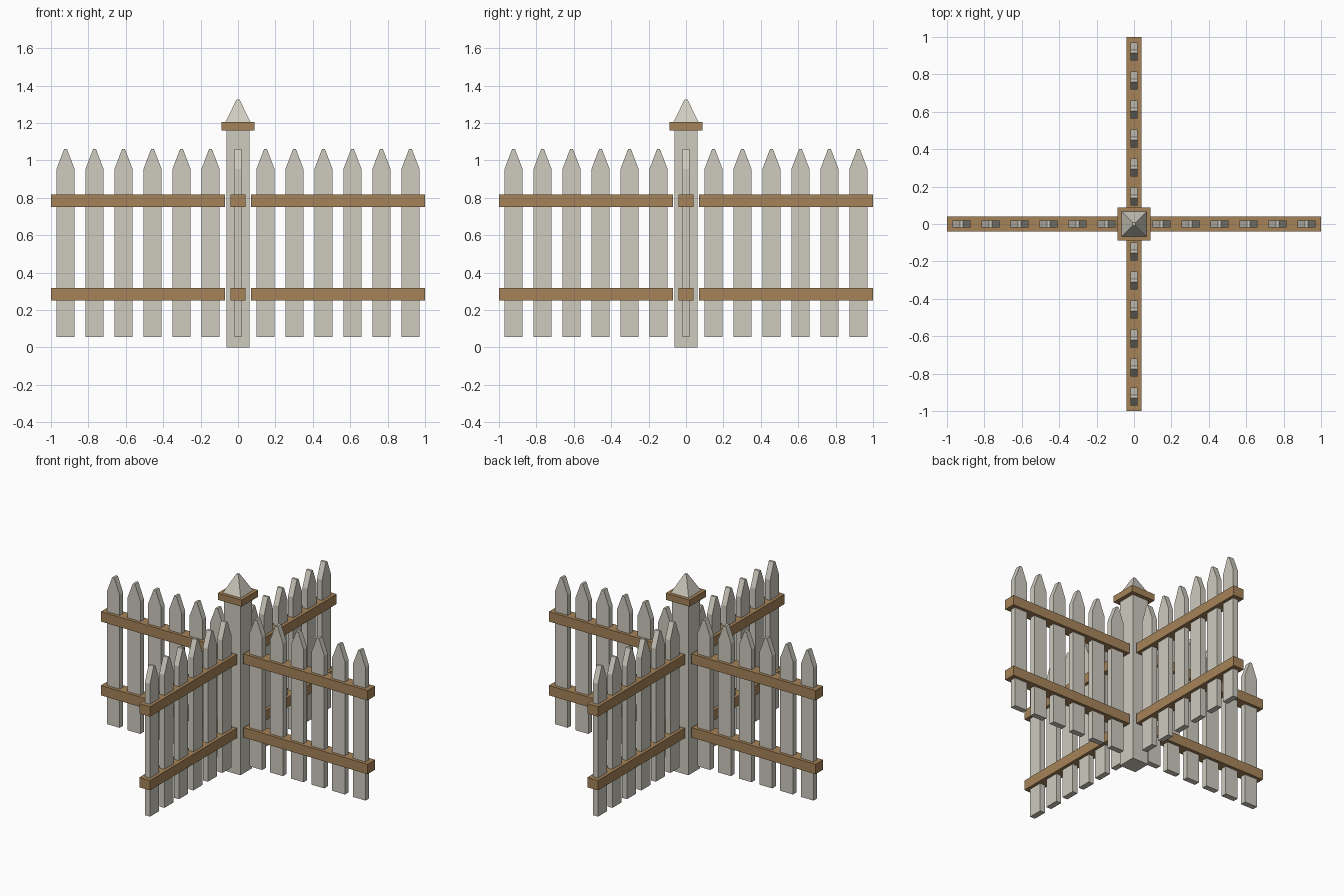
import bpy, bmesh
from math import pi
from mathutils import Matrix

if "Cube" in bpy.data.objects:
    bpy.data.objects.remove(bpy.data.objects["Cube"])


def material(name, color):
    m = bpy.data.materials.new(name)
    m.diffuse_color = (*color, 1)
    m.use_nodes = True
    m.node_tree.nodes["Principled BSDF"].inputs["Base Color"].default_value = m.diffuse_color
    return m


PALE = material("weathered_paint", (0.62, 0.60, 0.52))
WOOD = material("brown_wood", (0.38, 0.23, 0.10))


def finish(name, bm, mat, angle=0):
    bm.transform(Matrix.Rotation(angle, 4, 'Z'))
    bmesh.ops.recalc_face_normals(bm, faces=bm.faces)
    mesh = bpy.data.meshes.new(name)
    bm.to_mesh(mesh)
    bm.free()
    mesh.materials.append(mat)
    obj = bpy.data.objects.new(name, mesh)
    bpy.context.collection.objects.link(obj)


def box(name, lo, hi, mat, angle=0, taper=1.0):
    bm = bmesh.new()
    bmesh.ops.create_cube(bm, size=1)
    for v in bm.verts:
        top = v.co.z > 0
        v.co = [l + (c + 0.5) * (h - l) for l, c, h in zip(lo, v.co, hi)]
        if top:
            v.co.x *= taper
            v.co.y *= taper
    finish(name, bm, mat, angle)


def picket(name, x, angle):
    profile = [(-0.048, 0.055), (0.048, 0.055), (0.048, 0.955),
               (0.008, 1.06), (-0.008, 1.06), (-0.048, 0.955)]
    bm = bmesh.new()
    face = bm.faces.new([bm.verts.new((x + px, -0.019, z)) for px, z in profile])
    ext = bmesh.ops.extrude_face_region(bm, geom=[face])["geom"]
    bmesh.ops.translate(bm, vec=(0, 0.038, 0),
                        verts=[g for g in ext if isinstance(g, bmesh.types.BMVert)])
    finish(name, bm, PALE, angle)


# Central post with collar and pyramid finial
box("post", (-0.062, -0.062, 0), (0.062, 0.062, 1.16), PALE)
box("post_collar", (-0.089, -0.089, 1.16), (0.089, 0.089, 1.205), WOOD)
box("post_finial", (-0.067, -0.067, 1.205), (0.067, 0.067, 1.325), PALE, taper=0.12)

# Four fence arms: two rails and six pickets each
for arm in range(4):
    angle = arm * pi / 2
    box(f"lower_rail_{arm}", (0.07, -0.04, 0.25), (1, 0.04, 0.317), WOOD, angle)
    box(f"upper_rail_{arm}", (0.07, -0.04, 0.75), (1, 0.04, 0.817), WOOD, angle)
    for i in range(6):
        picket(f"picket_{arm}_{i}", 0.147 + 0.155 * i, angle)
